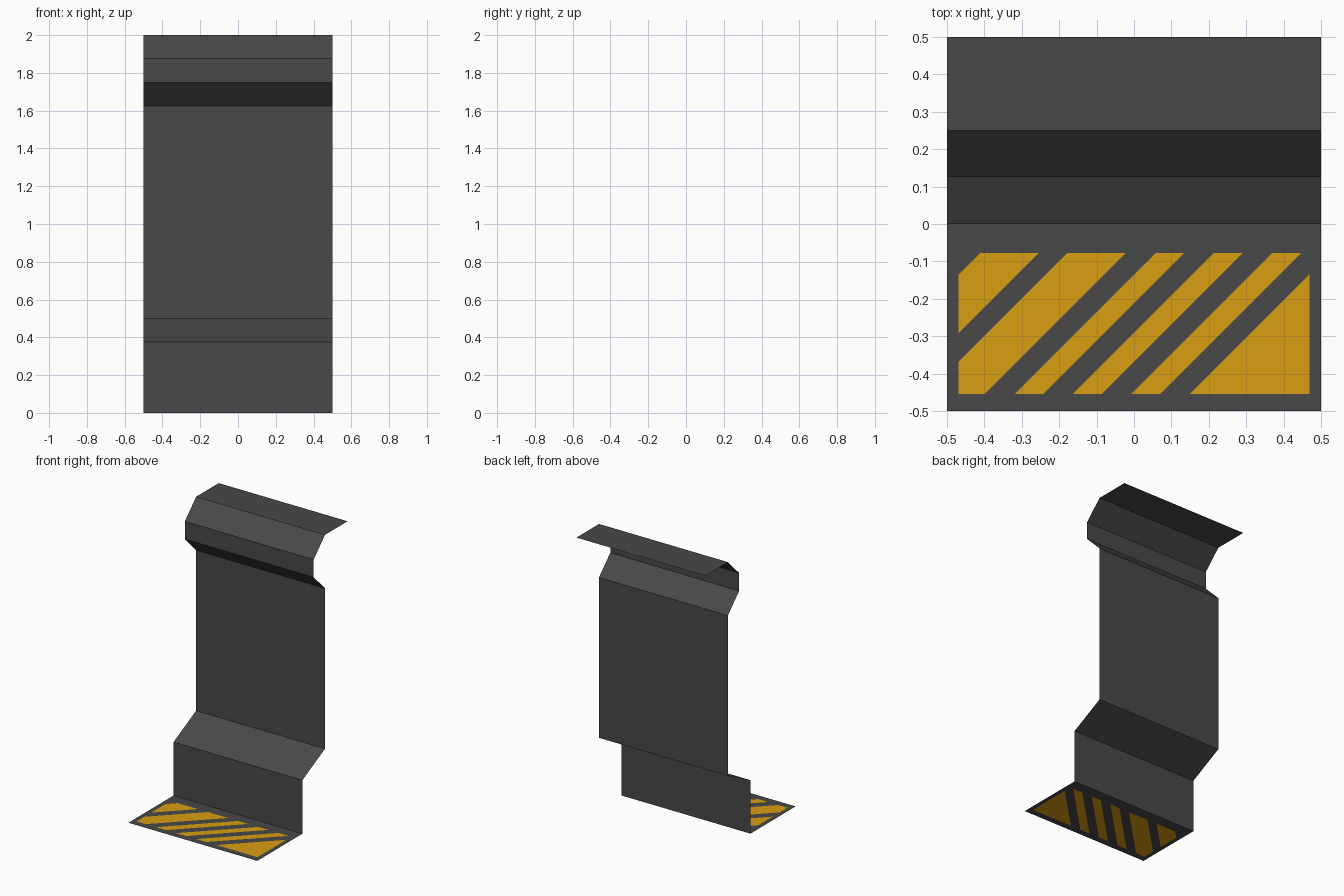
import bpy, bmesh
from mathutils import Vector

if "Cube" in bpy.data.objects:
    bpy.data.objects.remove(bpy.data.objects["Cube"])


def material(name, colour):
    m = bpy.data.materials.new(name)
    m.diffuse_color = (*colour, 1)
    m.use_nodes = True
    m.node_tree.nodes["Principled BSDF"].inputs["Base Color"].default_value = m.diffuse_color
    return m


grey = material("dark grey metal", (0.065, 0.065, 0.065))
yellow = material("hazard yellow", (0.70, 0.345, 0.006))


def strip(bm, profile):
    """Sweep a (y, z) profile across the width as a thin open sheet."""
    rows = [(bm.verts.new((-0.5, y, z)), bm.verts.new((0.5, y, z))) for y, z in profile]
    for (a, b), (d, c) in zip(rows, rows[1:]):
        bm.faces.new((a, b, c, d))


def finish(bm, name):
    mesh = bpy.data.meshes.new(name)
    bm.to_mesh(mesh)
    bm.free()
    mesh.materials.append(grey)
    mesh.materials.append(yellow)
    bpy.context.collection.objects.link(bpy.data.objects.new(name, mesh))


# Folded wall sheet: kick plate, ledge, main panel, upper bulge, top flange
bm = bmesh.new()
strip(bm, [(0, 0), (0, 0.375), (0.25, 0.5), (0.25, 1.625),
           (0.125, 1.75), (0.125, 1.875), (0.25, 2), (0.5, 2)])
finish(bm, "wall_panel")

# Floor plate, cut along the warning area border and the diagonal stripes
bm = bmesh.new()
strip(bm, [(-0.5, 0), (0, 0)])
X, Y0, Y1 = 0.469, -0.454, -0.078
PERIOD, START, WIDTH = 0.1563, 0.135, 0.077


def inside(f):
    c = f.calc_center_median()
    return abs(c.x) < X and Y0 < c.y < Y1


def cut(faces, point, normal):
    geom = set(faces)
    for f in faces:
        geom.update(f.edges, f.verts)
    bmesh.ops.bisect_plane(bm, geom=list(geom), dist=1e-6,
                           plane_co=point, plane_no=normal)


for x in (-X, X):
    cut(bm.faces[:], Vector((x, 0, 0)), Vector((1, 0, 0)))
for y in (Y0, Y1):
    cut(bm.faces[:], Vector((0, y, 0)), Vector((0, 1, 0)))
for k in range(-4, 7):
    for edge in (0, WIDTH):
        cut([f for f in bm.faces if inside(f)],
            Vector((START + k * PERIOD + edge, 0, 0)), Vector((1, -1, 0)).normalized())

# Yellow stripes chosen by diagonal position
for f in bm.faces:
    c = f.calc_center_bounds()
    if inside(f) and (c.x - c.y - START) % PERIOD < WIDTH:
        f.material_index = 1
finish(bm, "floor_plate")
